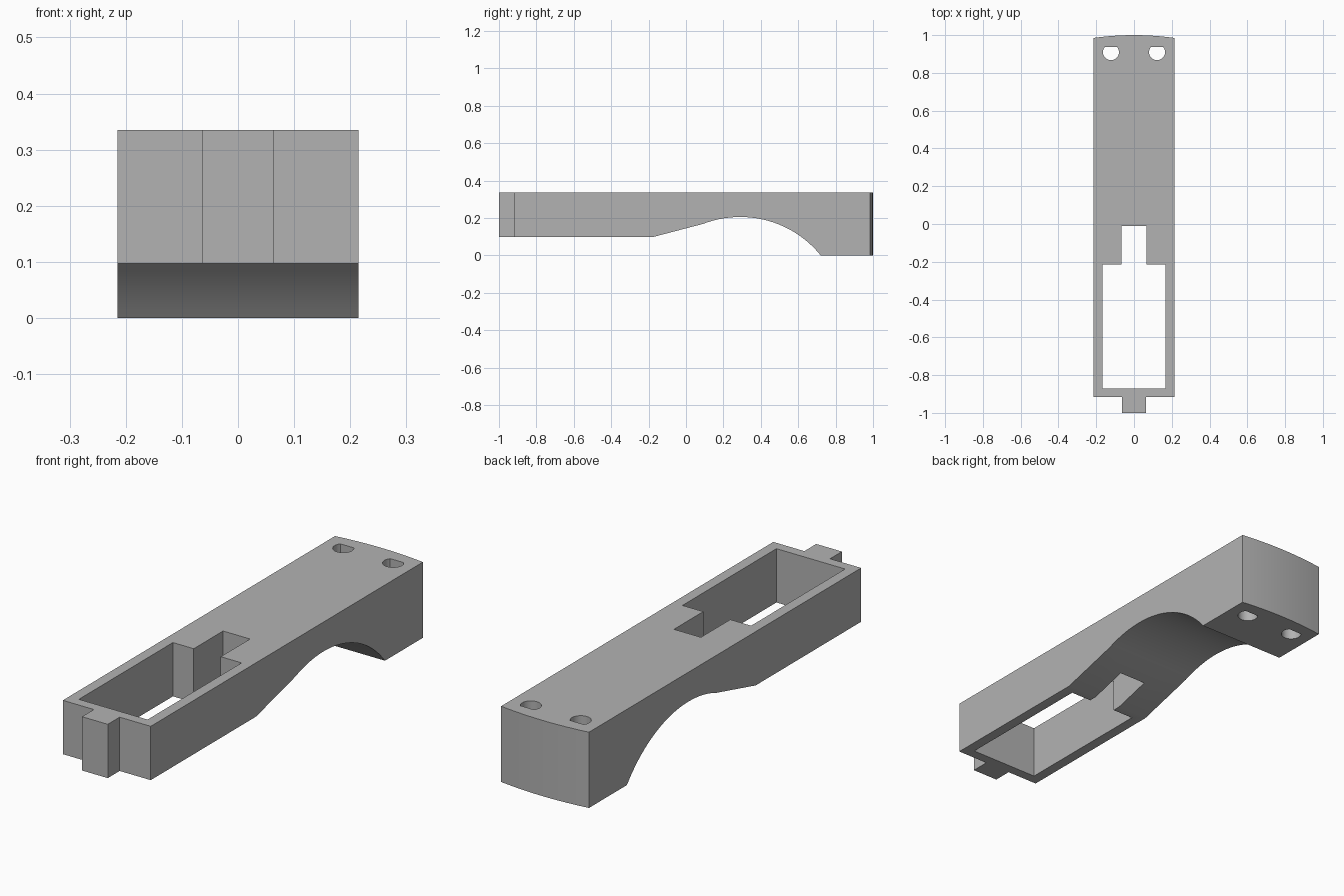
import bpy
import bmesh
from math import radians, sin, cos, asin
from mathutils import Vector

if "Cube" in bpy.data.objects:
    bpy.data.objects.remove(bpy.data.objects["Cube"], do_unlink=True)

HALF_W, TOP, UNDER = 0.215, 0.335, 0.097

grey = bpy.data.materials.new("plain grey")
grey.use_nodes = True
colour = (0.45, 0.45, 0.45, 1)
grey.diffuse_color = colour
grey.node_tree.nodes["Principled BSDF"].inputs["Base Color"].default_value = colour


def prism(name, points, offset):
    """Extrude a closed outline of 3D points along an offset."""
    bm = bmesh.new()
    face = bm.faces.new([bm.verts.new(p) for p in points])
    new = bmesh.ops.extrude_face_region(bm, geom=[face])["geom"]
    moved = [v for v in new if isinstance(v, bmesh.types.BMVert)]
    bmesh.ops.translate(bm, verts=moved, vec=Vector(offset))
    bmesh.ops.recalc_face_normals(bm, faces=bm.faces)
    mesh = bpy.data.meshes.new(name)
    bm.to_mesh(mesh)
    bm.free()
    mesh.materials.append(grey)
    obj = bpy.data.objects.new(name, mesh)
    bpy.context.collection.objects.link(obj)
    return obj


def upright(name, outline):
    return prism(name, [(x, y, -0.1) for x, y in outline], (0, 0, 0.6))


def mirrored(half):
    """Complete an outline given for +x, listed front to back."""
    return half + [(-x, y) for x, y in reversed(half) if x > 1e-6]


def arc(cx, cy, r, start, end, steps):
    """Arc points, angles in degrees measured from +y towards +x."""
    angles = [radians(start + (end - start) * i / steps) for i in range(steps + 1)]
    return [(cx + r * sin(a), cy + r * cos(a)) for a in angles]


# Side profile with the arched underside
arch_r = 0.553
arch = arc(0.29, 0.205 - arch_r, arch_r, -21, 51, 32)
arch[-1] = (0.72, 0)
side = [(-1, TOP), (-1, UNDER), (-0.18, UNDER)] + arch + [(1.01, 0), (1.01, TOP)]
body = prism("body", [(-0.3, y, z) for y, z in side], (0.6, 0, 0))

# Plan outline: front tab, straight sides, bowed back
back_r = 1.548
bow = arc(0, 1 - back_r, back_r, 0, 1, 1)
bow = arc(0, 1 - back_r, back_r, asin(HALF_W / back_r) * 180 / 3.14159265, 0, 6)
plan = upright("plan_cutter", mirrored(
    [(0.063, -1.0), (0.063, -0.917), (HALF_W, -0.917)] + bow))

# Open pocket with a narrower slot behind it
pocket = upright("pocket_cutter", mirrored(
    [(0.168, -0.872), (0.168, -0.215), (0.066, -0.215), (0.066, -0.01)]))

# Two D-shaped through holes with their flats at the back
holes = [upright("hole_cutter", arc(x, 0.91, 0.0425, 51, 309, 24))
         for x in (-0.122, 0.122)]

cutters = [plan, pocket] + holes
for cutter in cutters:
    cutter.hide_render = True
    mod = body.modifiers.new(cutter.name, "BOOLEAN")
    mod.operation = "INTERSECT" if cutter is plan else "DIFFERENCE"
    mod.solver = "EXACT"
    mod.object = cutter

# Apply the cuts and discard the helpers
bpy.context.view_layer.update()
graph = bpy.context.evaluated_depsgraph_get()
result = bpy.data.meshes.new_from_object(body.evaluated_get(graph))
body.modifiers.clear()
body.data = result
for cutter in cutters:
    bpy.data.objects.remove(cutter, do_unlink=True)

# Smooth curved walls, crisp corners
bpy.ops.object.select_all(action="DESELECT")
body.select_set(True)
bpy.context.view_layer.objects.active = body
bpy.ops.object.shade_smooth_by_angle(angle=radians(20))
